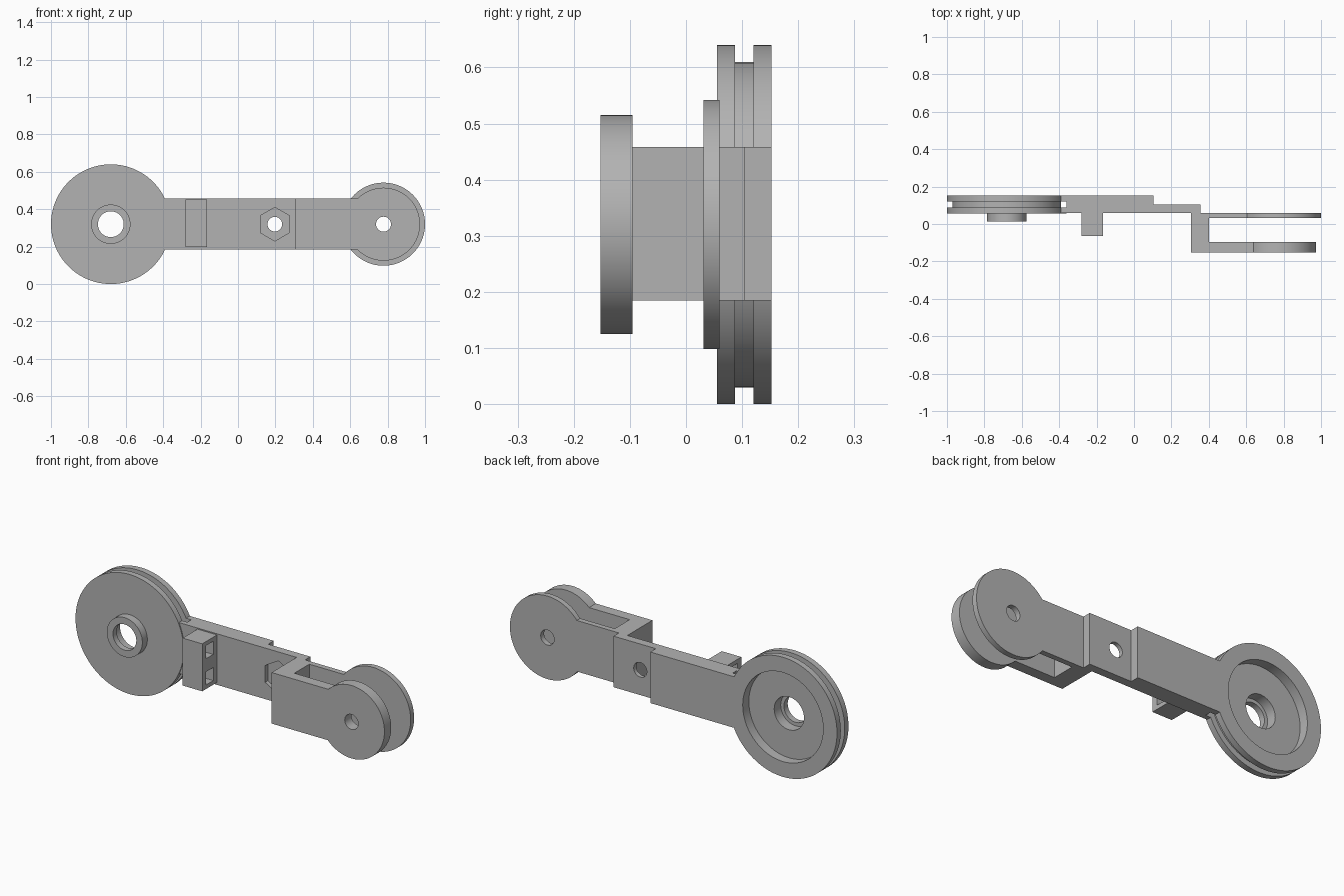
import bpy, bmesh, math
from mathutils import Matrix

if "Cube" in bpy.data.objects:
    bpy.data.objects.remove(bpy.data.objects["Cube"])

grey = bpy.data.materials.new("plain grey")
grey.use_nodes = True
colour = (0.45, 0.45, 0.45, 1)
grey.diffuse_color = colour
grey.node_tree.nodes["Principled BSDF"].inputs["Base Color"].default_value = colour

AXIS = 0.32           # height of every bore
WHEEL, HEX, FORK = -0.68, 0.197, 0.778   # bore positions along the arm
LOW, HIGH = 0.185, 0.458


def finish(name, bm):
    bmesh.ops.recalc_face_normals(bm, faces=bm.faces)
    mesh = bpy.data.meshes.new(name)
    bm.to_mesh(mesh)
    bm.free()
    mesh.materials.append(grey)
    obj = bpy.data.objects.new(name, mesh)
    bpy.context.collection.objects.link(obj)
    return obj


def disc(name, x, radius, y0, y1, sides=96):
    """Solid cylinder along y, centred on the bore axis."""
    bm = bmesh.new()
    bmesh.ops.create_cone(bm, cap_ends=True, segments=sides, radius1=radius,
                          radius2=radius, depth=y1 - y0)
    place = Matrix.Translation((x, (y0 + y1) / 2, AXIS)) @ Matrix.Rotation(math.pi / 2, 4, "X")
    bmesh.ops.transform(bm, matrix=place, verts=bm.verts)
    return finish(name, bm)


def box(name, x0, x1, y0, y1, z0, z1):
    bm = bmesh.new()
    place = Matrix.Translation(((x0 + x1) / 2, (y0 + y1) / 2, (z0 + z1) / 2))
    bmesh.ops.create_cube(bm, size=1, matrix=place @ Matrix.Diagonal((x1 - x0, y1 - y0, z1 - z0, 1)))
    return finish(name, bm)


def combine(target, tool, operation):
    """Apply one boolean and discard the helper."""
    mod = target.modifiers.new(operation, "BOOLEAN")
    mod.object, mod.operation, mod.solver = tool, operation, "EXACT"
    bpy.context.view_layer.objects.active = target
    bpy.ops.object.modifier_apply(modifier=mod.name)
    bpy.data.objects.remove(tool)


# Stepped arm with its fork, drawn from above and extruded upward
outline = [(WHEEL, 0.06), (0.305, 0.06), (0.305, -0.152), (FORK, -0.152), (FORK, -0.095),
           (0.4, -0.095), (0.4, 0.031), (FORK, 0.031), (FORK, 0.06), (0.355, 0.06),
           (0.355, 0.105), (0.105, 0.105), (0.105, 0.152), (WHEEL, 0.152)]
bm = bmesh.new()
face = bm.faces.new([bm.verts.new((x, y, LOW)) for x, y in outline])
side = bmesh.ops.extrude_face_region(bm, geom=[face])["geom"]
bmesh.ops.translate(bm, vec=(0, 0, HIGH - LOW),
                    verts=[v for v in side if isinstance(v, bmesh.types.BMVert)])
arm = finish("lever_arm", bm)

# Wheel, hub boss, fork ends and cable block
for part in (disc("wheel", WHEEL, 0.32, 0.055, 0.152),
             disc("hub_boss", WHEEL, 0.105, 0.013, 0.08),
             disc("front_fork_end", FORK, 0.195, -0.152, -0.095),
             disc("back_fork_end", FORK, 0.222, 0.031, 0.06),
             box("cable_block", -0.282, -0.166, -0.065, 0.08, 0.198, 0.452)):
    combine(arm, part, "UNION")

# Cable groove round the wheel, which also slots the arm
groove = disc("groove_cutter", WHEEL, 0.348, 0.087, 0.12)
combine(groove, disc("groove_core", WHEEL, 0.29, 0.0, 0.2), "DIFFERENCE")

# Back recess, bearing pocket, bores, nut pocket and cable windows
cutters = [groove,
           disc("recess_cutter", WHEEL, 0.238, 0.1, 0.2),
           disc("bearing_cutter", WHEEL, 0.088, 0.045, 0.15),
           disc("wheel_bore", WHEEL, 0.069, -0.1, 0.2),
           disc("fork_bore", FORK, 0.04, -0.2, 0.2, 48),
           disc("bolt_bore", HEX, 0.039, 0.0, 0.2, 48),
           disc("nut_cutter", HEX, 0.09, 0.0, 0.083, 6)]
cutters += [box("window_cutter", -0.4, -0.1, -0.032, 0.028, z - 0.035, z + 0.035)
            for z in (AXIS - 0.065, AXIS + 0.075)]
for cutter in cutters:
    combine(arm, cutter, "DIFFERENCE")

bpy.ops.object.select_all(action="DESELECT")
arm.select_set(True)
bpy.context.view_layer.objects.active = arm
bpy.ops.object.shade_smooth_by_angle(angle=math.radians(30))
